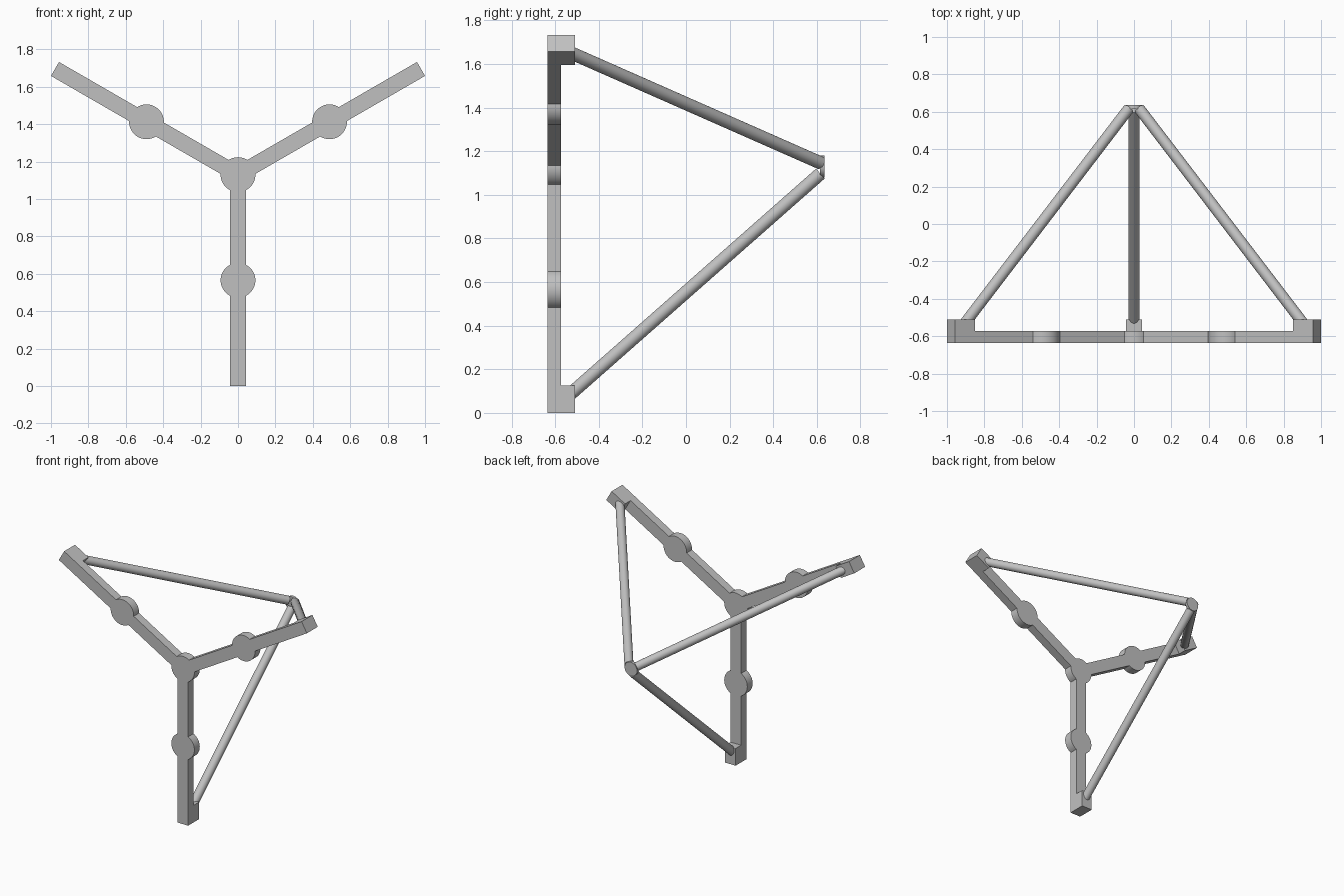
import bpy, bmesh, math
from mathutils import Vector, Matrix

if "Cube" in bpy.data.objects:
    bpy.data.objects.remove(bpy.data.objects["Cube"])

grey = bpy.data.materials.new("plain grey")
grey.use_nodes = True
colour = (0.53, 0.53, 0.53, 1)
grey.diffuse_color = colour
grey.node_tree.nodes["Principled BSDF"].inputs["Base Color"].default_value = colour

CENTRE = Vector((0, 0, 1.13))      # axis of the three-way symmetry
ARM, HALF, DISC = 1.13, 0.043, 0.093
FRONT, PLATE_BACK, BLOCK_BACK, APEX = -0.635, -0.573, -0.51, 0.635
DIRECTIONS = {"bottom": -90, "left": 30, "right": 150}


def finish(name, bm):
    bmesh.ops.recalc_face_normals(bm, faces=bm.faces)
    mesh = bpy.data.meshes.new(name)
    bm.to_mesh(mesh)
    bm.free()
    mesh.materials.append(grey)
    obj = bpy.data.objects.new(name, mesh)
    bpy.context.collection.objects.link(obj)
    bpy.ops.object.select_all(action="DESELECT")
    obj.select_set(True)
    bpy.context.view_layer.objects.active = obj
    bpy.ops.object.shade_smooth_by_angle(angle=math.radians(30))
    return obj


def slab(name, outline, y0, y1):
    """Extrude an x-z outline, given around the symmetry axis, from y0 to y1."""
    bm = bmesh.new()
    face = bm.faces.new([bm.verts.new(CENTRE + Vector((x, y0, z))) for x, z in outline])
    new = bmesh.ops.extrude_face_region(bm, geom=[face])["geom"]
    moved = [v for v in new if isinstance(v, bmesh.types.BMVert)]
    bmesh.ops.translate(bm, verts=moved, vec=(0, y1 - y0, 0))
    return finish(name, bm)


def turn(points, degrees):
    a = math.radians(degrees)
    c, s = math.cos(a), math.sin(a)
    return [(u * c - v * s, u * s + v * c) for u, v in points]


def arc(middle, start, end, steps=16):
    angles = [start + (end - start) * i / steps for i in range(steps + 1)]
    return [(middle + DISC * math.cos(a), DISC * math.sin(a)) for a in angles]


def rod(name, start, end, radius):
    axis = end - start
    place = Matrix.Translation((start + end) / 2) @ axis.to_track_quat("Z", "Y").to_matrix().to_4x4()
    bm = bmesh.new()
    bmesh.ops.create_cone(bm, cap_ends=True, segments=32, radius1=radius, radius2=radius,
                          depth=axis.length, matrix=place)
    return finish(name, bm)


# Three-armed frame with round pads on the arms and in the middle
edge = math.asin(HALF / DISC)
pad = ARM / 2
upper = arc(pad, edge, math.pi - edge)
lower = [(u, -v) for u, v in reversed(upper)]
hub = arc(0, edge, math.radians(120) - edge)
arm = lower + [(ARM, -HALF), (ARM, HALF)] + upper + hub
outline = [p for degrees in DIRECTIONS.values() for p in turn(arm, degrees)]
slab("frame", outline, FRONT, PLATE_BACK)

# End blocks and the rods that lean back to the apex
block = [(ARM - 0.125, -HALF), (ARM, -HALF), (ARM, HALF), (ARM - 0.125, HALF)]
for side, degrees in DIRECTIONS.items():
    slab(side + "_end_block", turn(block, degrees), FRONT, BLOCK_BACK)
    (x0, z0), (x1, z1) = turn([(1.07, 0), (0.033, 0)], degrees)
    rod(side + "_rod", CENTRE + Vector((x0, -0.56, z0)), CENTRE + Vector((x1, 0.616, z1)), 0.03)

# Small disc where the rods meet
rod("apex_disc", CENTRE + Vector((0, APEX - 0.02, 0)), CENTRE + Vector((0, APEX, 0)), 0.05)
